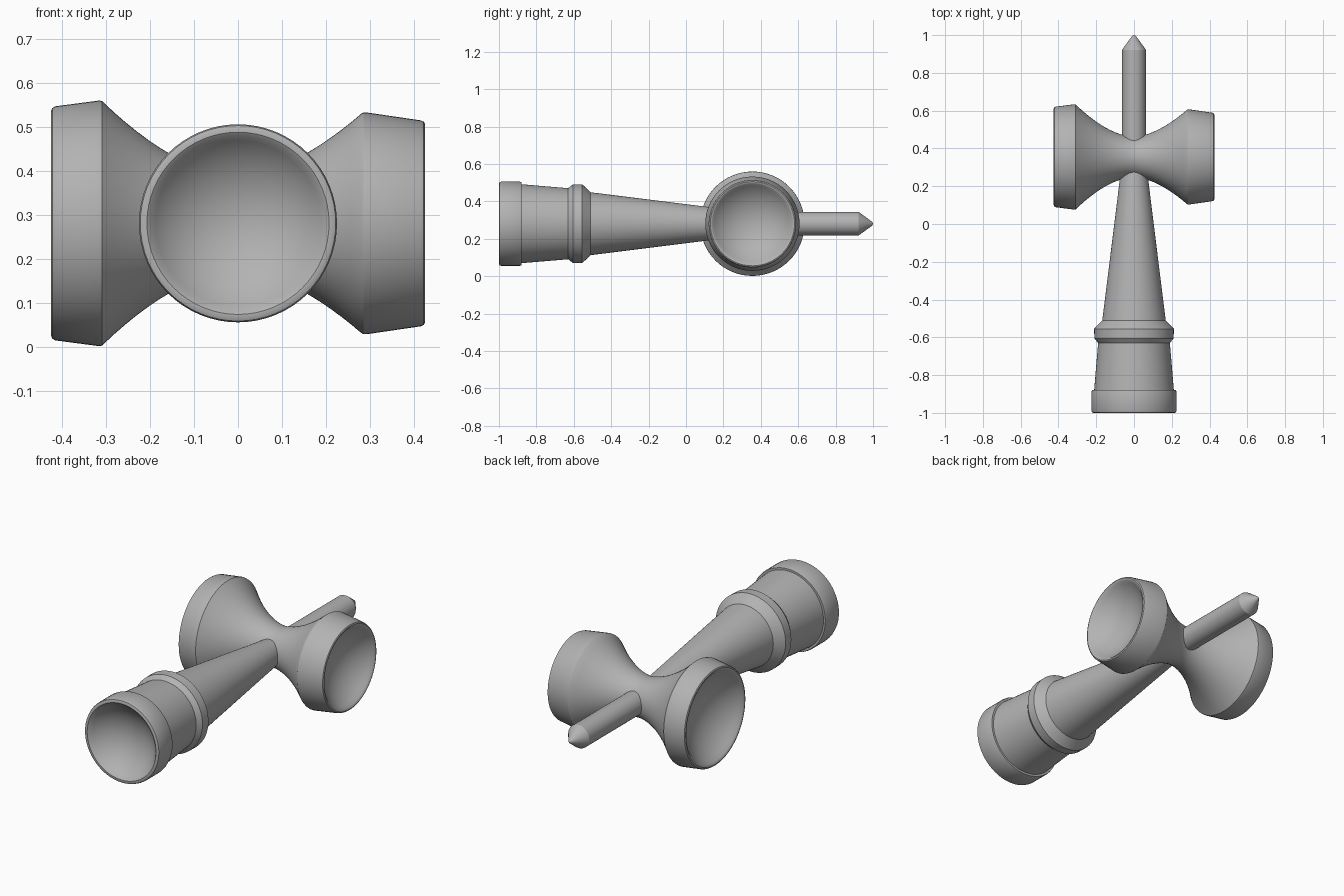
import bpy, bmesh, math
from mathutils import Matrix, Vector

cube = bpy.data.objects.get("Cube")
if cube:
    bpy.data.objects.remove(cube, do_unlink=True)

AXIS_Z = 0.281   # height of every turned axis
CROSS_Y = 0.355  # where the cup crosspiece sits on the handle

grey = bpy.data.materials.new("plain grey")
grey.use_nodes = True
grey.diffuse_color = (0.45, 0.45, 0.45, 1)
grey.node_tree.nodes["Principled BSDF"].inputs["Base Color"].default_value = grey.diffuse_color


def bowl(edge, radius, depth, inward, steps=12):
    """Profile of a spherical hollow, from its centre out to its rim."""
    ball = (radius ** 2 + depth ** 2) / (2 * depth)
    top = math.asin(radius / ball)
    points = []
    for i in range(steps + 1):
        a = top * i / steps
        sink = depth - ball * (1 - math.cos(a))
        points.append((edge + inward * sink, ball * math.sin(a)))
    return points


def turned(name, profile, axis, y=0, segments=64):
    """Spin (position along axis, radius) points around the x or y axis."""
    bm = bmesh.new()
    verts = [bm.verts.new((t, r, 0)) for t, r in profile]
    edges = [bm.edges.new(pair) for pair in zip(verts, verts[1:])]
    bmesh.ops.spin(bm, geom=verts + edges, cent=(0, 0, 0), axis=(1, 0, 0),
                   angle=math.tau, steps=segments, use_duplicate=False)
    bmesh.ops.remove_doubles(bm, verts=bm.verts, dist=0.0002)
    bmesh.ops.dissolve_degenerate(bm, edges=bm.edges, dist=0.0001)
    if axis == "y":
        bmesh.ops.rotate(bm, verts=bm.verts, matrix=Matrix.Rotation(math.pi / 2, 3, "Z"))
    bmesh.ops.translate(bm, verts=bm.verts, vec=Vector((0, y, AXIS_Z)))
    bmesh.ops.recalc_face_normals(bm, faces=bm.faces)
    mesh = bpy.data.meshes.new(name)
    bm.to_mesh(mesh)
    bm.free()
    mesh.materials.append(grey)
    obj = bpy.data.objects.new(name, mesh)
    bpy.context.collection.objects.link(obj)
    bpy.ops.object.select_all(action="DESELECT")
    obj.select_set(True)
    bpy.context.view_layer.objects.active = obj
    bpy.ops.object.shade_smooth_by_angle(angle=math.radians(30))
    return obj


def flare(end, radius, power, steps=12):
    """Waist curve from the narrow middle out to a cup shoulder."""
    return [(end * i / steps, 0.107 + (radius - 0.107) * (i / steps) ** power)
            for i in range(steps + 1)]


# Handle: hollow base cup, rim band, raised ring and long taper
handle = bowl(-0.995, 0.2, 0.1, 1) + [
    (-1.0, 0.207), (-1.0, 0.215), (-0.997, 0.222), (-0.988, 0.225),
    (-0.888, 0.225), (-0.88, 0.222), (-0.88, 0.211),
    (-0.63, 0.190), (-0.605, 0.210), (-0.555, 0.211), (-0.51, 0.168),
    (0.1, 0.092), (0.33, 0.064), (0.33, 0)]
turned("handle", handle, "y")

# Crosspiece: big cup on one side, small cup on the other
big_side = flare(-0.305, 0.274, 1.75) + [(-0.309, 0.278), (-0.316, 0.279), (-0.415, 0.266),
                                         (-0.422, 0.262), (-0.425, 0.255), (-0.423, 0.247)]
small_side = flare(0.28, 0.249, 1.7) + [(0.285, 0.252), (0.292, 0.252), (0.415, 0.234),
                                        (0.422, 0.231), (0.425, 0.225), (0.423, 0.218)]
big_bowl = bowl(-0.42, 0.243, 0.11, 1)
small_bowl = bowl(0.42, 0.214, 0.1, -1)
crosspiece = big_bowl + big_side[::-1] + small_side[1:] + small_bowl[::-1]
turned("cup_crosspiece", crosspiece, "x", CROSS_Y)

# Spike with a pointed tip
spike = [(0.3, 0), (0.3, 0.063), (0.922, 0.063), (0.93, 0.058),
         (0.993, 0.012), (0.998, 0.006), (1.0, 0)]
turned("spike", spike, "y", segments=32)
